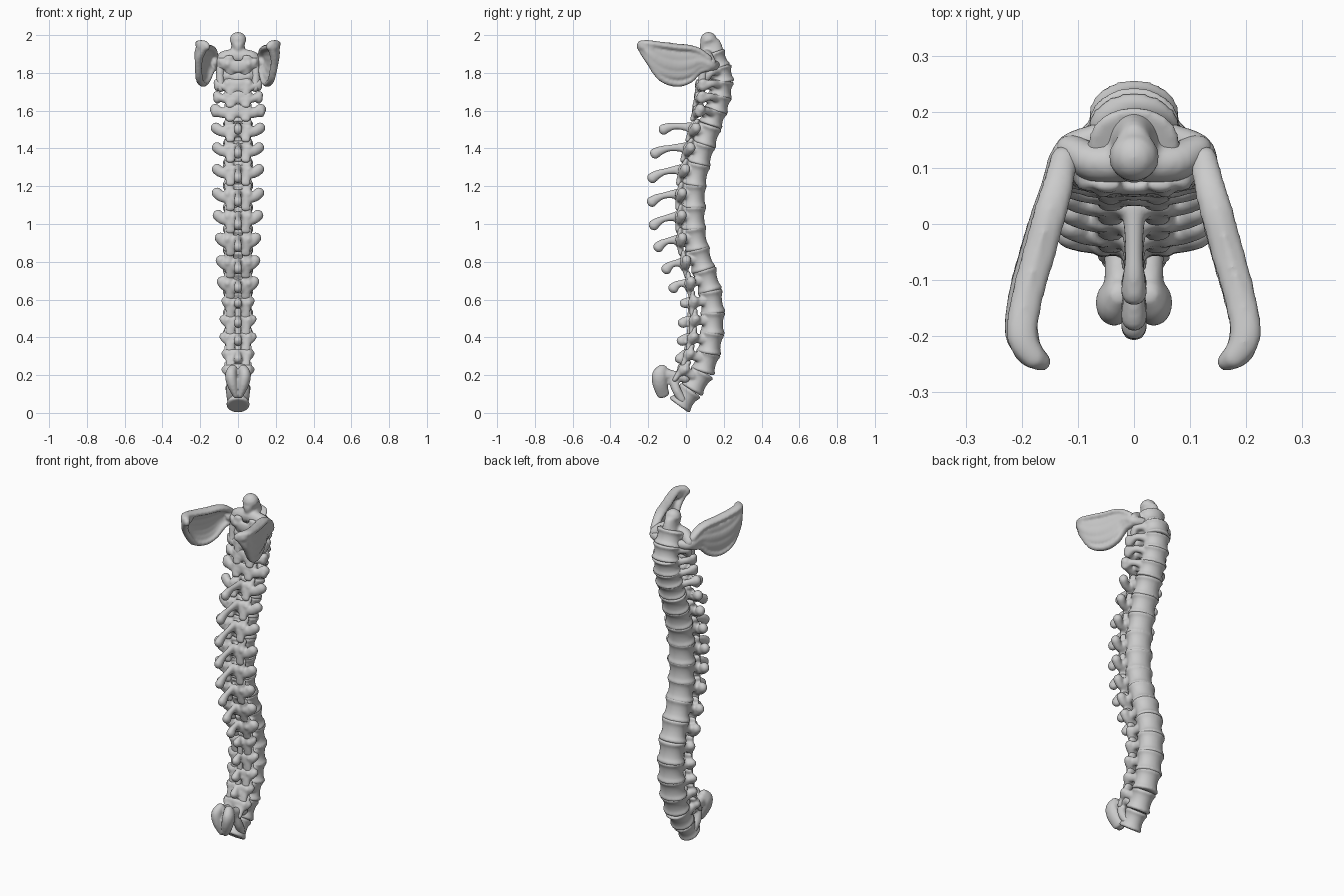
import bpy, bmesh, math
from mathutils import Vector

if "Cube" in bpy.data.objects:
    bpy.data.objects.remove(bpy.data.objects["Cube"])

X, Z = Vector((1, 0, 0)), Vector((0, 0, 1))
# Rear edge of the column: (z, y)
BACK = [(0, 0.0), (.1, .075), (.2, .145), (.3, .18), (.4, .2), (.5, .207), (.6, .2), (.7, .177),
        (.8, .145), (.9, .118), (1.0, .106), (1.2, .108), (1.35, .138), (1.45, .17), (1.55, .203),
        (1.65, .238), (1.77, .258), (1.9, .21), (2.0, .18)]


def back(z):
    for (z0, y0), (z1, y1) in zip(BACK, BACK[1:]):
        if z <= z1:
            return y0 + (y1 - y0) * (z - z0) / (z1 - z0)
    return BACK[-1][1]


def frame(z):
    """Local placement: x sideways, v towards the front, t along the spine."""
    t = Vector((0, back(z + .06) - back(z - .06), .12)).normalized()
    v = Vector((0, -t.z, t.y))
    c = Vector((0, back(z) - .065, z))
    return lambda x, fv, ft: c + X * x + v * fv + t * ft


def catmull(p, n=4):
    out = []
    for i in range(len(p) - 1):
        a, b, c, d = p[max(i - 1, 0)], p[i], p[i + 1], p[min(i + 2, len(p) - 1)]
        for k in range(n):
            u = k / n
            out.append(.5 * (2 * b + (c - a) * u + (2 * a - 5 * b + 4 * c - d) * u * u
                             + (3 * b - a - 3 * c + d) * u ** 3))
    return out + [p[-1]]


def tube(bm, pts, ref=X, sides=14, n=4, rounded=True):
    """Sweep an ellipse through (point, radius along ref, other radius)."""
    pos = catmull([Vector(q[0]) for q in pts], n)
    rad = catmull([Vector((q[1], q[2], 0)) for q in pts], n)
    tan = [(pos[min(i + 1, len(pos) - 1)] - pos[max(i - 1, 0)]).normalized() for i in range(len(pos))]
    rows = [(p, r, t) for p, r, t in zip(pos, rad, tan)]
    if rounded:
        for end, sgn in ((0, -1), (-1, 1)):
            p, r, t = rows[end]
            m = min(r.x, r.y)
            caps = [(p + t * sgn * m * math.sin(a), r * math.cos(a), t) for a in (.5, 1.0, 1.4)]
            rows = caps[::-1] + rows if end == 0 else rows + caps
    rings = []
    for p, r, t in rows:
        s = (ref - t * ref.dot(t)).normalized()
        w = t.cross(s)
        rings.append([bm.verts.new(p + s * r.x * math.cos(2 * math.pi * k / sides)
                                   + w * r.y * math.sin(2 * math.pi * k / sides)) for k in range(sides)])
    for a, b in zip(rings, rings[1:]):
        for k in range(sides):
            bm.faces.new((a[k], a[(k + 1) % sides], b[(k + 1) % sides], b[k]))
    bm.faces.new(rings[0][::-1])
    bm.faces.new(rings[-1])


def finish(bm, name):
    """Fuse the pieces into one smooth bone."""
    bmesh.ops.recalc_face_normals(bm, faces=bm.faces)
    me = bpy.data.meshes.new(name)
    bm.to_mesh(me)
    bm.free()
    ob = bpy.data.objects.new(name, me)
    bpy.context.collection.objects.link(ob)
    r = ob.modifiers.new("fuse", 'REMESH')
    r.mode, r.voxel_size, r.use_smooth_shade = 'VOXEL', .007, True
    s = ob.modifiers.new("soften", 'SMOOTH')
    s.factor, s.iterations = .5, 4


# Vertebrae: z, arch depth, wing half width, spine tip (y, z) or None
ROWS = [(.08, 0, 0, None), (.17, .1, .088, None), (.27, .105, .088, (-.055, .29)),
        (.37, .105, .1, (-.045, .385)), (.475, .105, .1, (-.04, .48)), (.585, .105, .09, (-.03, .585)),
        (.70, .1, .11, (-.09, .665)), (.81, .09, .115, (-.128, .765)), (.92, .085, .12, (-.17, .882)),
        (1.03, .08, .132, (-.195, .998)), (1.145, .08, .137, (-.205, 1.122)), (1.26, .08, .137, (-.203, 1.248)),
        (1.37, .08, .137, (-.188, 1.378)), (1.47, .085, .143, (-.143, 1.505)), (1.565, .095, .147, None),
        (1.64, .11, .135, None), (1.715, .115, .132, None), (1.79, .1, .11, None), (1.865, .09, .11, None)]

for i, (z, lam, wing, tip) in enumerate(ROWS):
    P = frame(z)
    bm = bmesh.new()
    h = .5 * (ROWS[i + 1][0] - z if i < len(ROWS) - 1 else .075) + .008
    rx = .056 + .024 * min(1, z / .35)
    # Body with a waist and flared rims
    prof = [(-1, .92), (-.82, 1.03), (-.5, .9), (0, .85), (.5, .9), (.82, 1.03), (1, .92)]
    tube(bm, [(P(0, 0, h * k), rx * s, .065 * s) for k, s in prof], sides=24, n=3, rounded=False)
    if lam:
        neck, chest = z > 1.52, .65 < z < 1.6
        e = .03 if chest else .022
        for s in (-1, 1):
            # Pedicle, side wing, joint process, half of the arch roof
            tube(bm, [(P(s * .045, .03, .012), .02, .026), (P(s * .055, lam, .012), .022, .024)])
            tube(bm, [(P(s * .02, lam, -.015), .026, .02), (P(s * wing * .6, lam - .008, -.004), e - .002, .022),
                      (P(s * (wing - .024), lam - .018, .02), e, .026)], Z)
            tube(bm, [(P(s * .04, lam + .004, -h), .026, .014), (P(s * .045, lam, 0), .022, .018),
                      (P(s * .048, lam - .012, h), .026, .014)])
            tube(bm, [(P(0, lam + .008, 0), .036, .015), (P(s * .05, lam, .008), .028, .016)], Z)
            if neck:  # Side loop around the vessel opening
                tube(bm, [(P(s * .06, .01, .02), .022, .018), (P(s * .1, .05, .022), .02, .018),
                          (P(s * (wing - .025), lam - .015, 0), .03, .022)], Z)
    if tip:
        # Spinous process with drooping knob
        a, b = P(0, lam + .005, .014), Vector((0, tip[0] + .022, tip[1]))
        m = a.lerp(b, .5) + Z * .01
        d = max(.3, min(1, (a - b).length / .08))
        tube(bm, [(a, .022, .028), (m, .016, .018), (a.lerp(b, .8) + Z * .006 * d, .02, .024),
                  (b - Z * .006, .024, .03)])
    finish(bm, "vertebra_%02d" % (i + 1))

# Paired paddle at the lower end of the spine
bm = bmesh.new()
for s in (-1, 1):
    tube(bm, [((s * .012, -.12, .095), .016, .034), ((s * .028, -.137, .15), .03, .04),
              ((s * .037, -.14, .2), .032, .041), ((s * .028, -.125, .23), .026, .03)])
    tube(bm, [((s * .025, -.12, .205), .028, .036), ((s * .028, -.05, .195), .026, .026),
              ((s * .035, .0, .19), .026, .034)])
    tube(bm, [((s * .03, -.07, .18), .022, .026), ((s * .04, -.05, .12), .024, .024),
              ((s * .035, -.02, .07), .024, .024)])
finish(bm, "sacral_paddle")

# Lower arch strip joining paddle and lumbar spines
bm = bmesh.new()
tube(bm, [((0, -.035, .2), .022, .018), ((0, -.005, .3), .018, .015), ((0, .018, .42), .018, .014),
          ((0, .022, .56), .018, .014)])
finish(bm, "lumbar_arch_strip")

# Top peg and the cross bar below it
bm = bmesh.new()
tube(bm, [((0, .15, 1.86), .065, .058), ((0, .138, 1.92), .04, .058), ((0, .125, 1.955), .036, .056),
          ((0, .12, 1.972), .046, .045)], sides=20)
for s in (-1, 1):
    tube(bm, [((0, .11, 1.89), .04, .035), ((s * .07, .11, 1.88), .038, .035),
              ((s * .11, .13, 1.85), .035, .03)], Z)
    tube(bm, [((s * .08, .1, 1.88), .022, .022), ((s * .095, .09, 1.8), .022, .022),
              ((s * .09, .08, 1.72), .022, .022)])
finish(bm, "top_vertebra")

# Curved side blades: y, x, top z, bottom z
BLADE = [(-.24, .172, 1.955, 1.93), (-.2, .195, 1.962, 1.86), (-.13, .185, 1.957, 1.765),
         (-.05, .163, 1.947, 1.735), (.02, .144, 1.94, 1.755), (.07, .13, 1.92, 1.805), (.12, .12, 1.88, 1.82)]
for s, lean, name in ((-1, -.1, "left_blade"), (1, .05, "right_blade")):
    def at(row, u):
        y, x, zt, zb = row
        drop = (zt - zb) * u
        bow = .022 * math.sin(math.pi * u)
        return Vector((s * (x + bow - lean * drop), y, zt - drop))
    bm = bmesh.new()
    # Thin plate in stacked strips so it can bow outwards
    for u in (0, .2, .4, .6, .8):
        tube(bm, [((at(r, u) + at(r, u + .2)) / 2, (r[2] - r[3]) * .13 + .004, .009) for r in BLADE], Z)
    # Heavy upper rim, lower rim
    tube(bm, [(at(r, .06), .018, k) for r, k in zip(BLADE, (.022, .028, .029, .03, .03, .028, .024))], Z)
    tube(bm, [(at(r, .97), .015, .02) for r in BLADE], Z)
    # Hooked front tip and neck to the spine
    tube(bm, [((s * .197, -.185, 1.935), .03, .026), ((s * .19, -.225, 1.94), .026, .026),
              ((s * .165, -.245, 1.94), .022, .018)], Z)
    tube(bm, [((s * .125, .1, 1.86), .03, .025), ((s * .115, .135, 1.84), .028, .026),
              ((s * .06, .155, 1.84), .026, .026)], Z)
    finish(bm, name)
